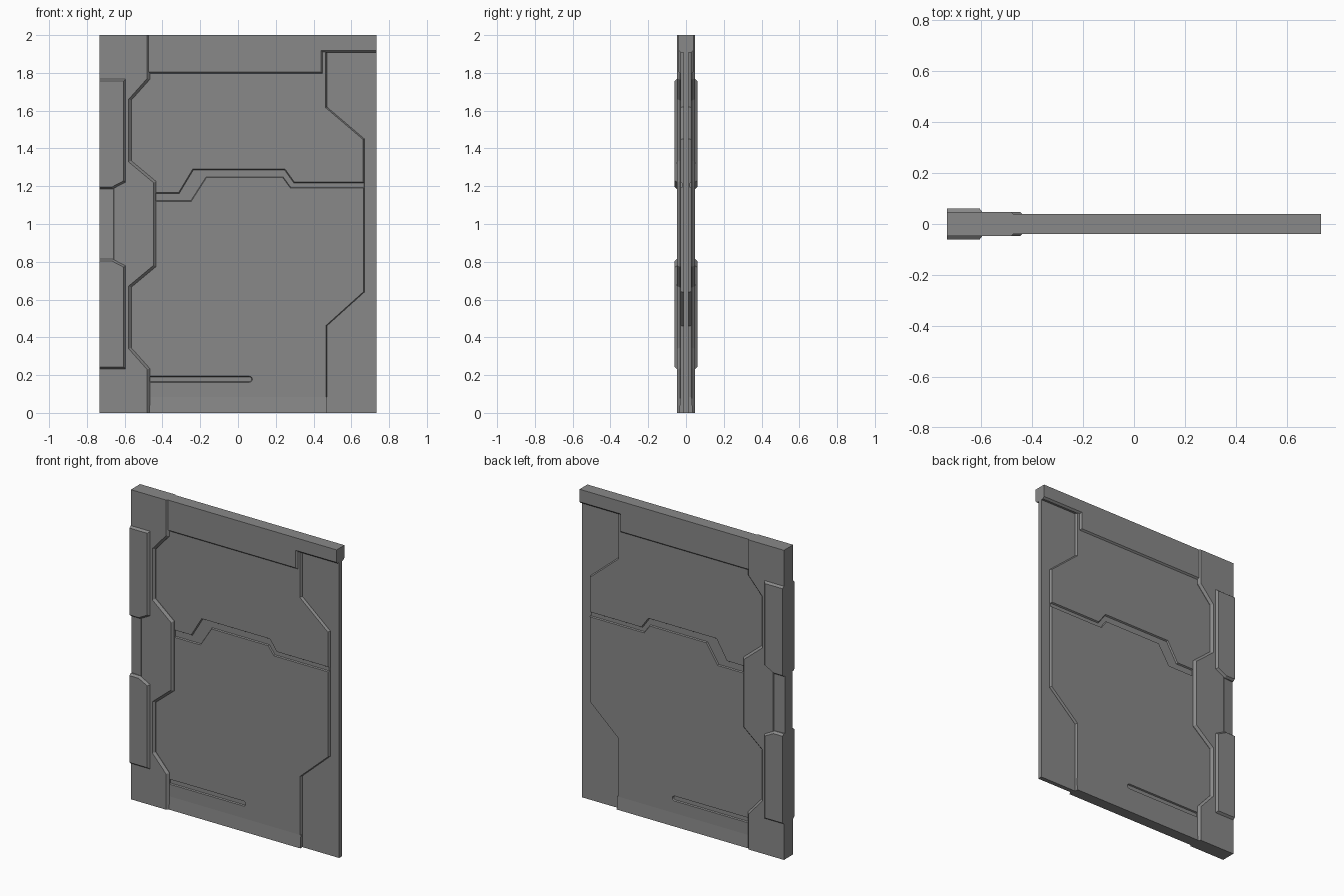
import bpy, bmesh, math
from mathutils import Vector

cube = bpy.data.objects.get("Cube")
if cube:
    bpy.data.objects.remove(cube, do_unlink=True)

HALF_W, HEIGHT = 0.733, 2.0

steel = bpy.data.materials.new("dull grey metal")
steel.use_nodes = True
GREY = (0.25, 0.25, 0.25, 1)
steel.diffuse_color = GREY
bsdf = next(n for n in steel.node_tree.nodes if n.type == 'BSDF_PRINCIPLED')
bsdf.inputs["Base Color"].default_value = GREY


def on_border(a, b):
    """True when an edge lies on the outer border of the door."""
    same = lambda i, v: abs(a[i] - v) < 1e-4 and abs(b[i] - v) < 1e-4
    return same(0, HALF_W) or same(0, -HALF_W) or same(1, 0) or same(1, HEIGHT)


def inset_outline(pts, inset):
    """Move every edge inward, except those on the door border."""
    n = len(pts)
    edges = []
    for i in range(n):
        a, b = Vector(pts[i]), Vector(pts[(i + 1) % n])
        d = (b - a).normalized()
        normal = Vector((-d.y, d.x))
        edges.append((normal, 0 if on_border(a, b) else inset))
    result = []
    for i in range(n):
        (n1, o1), (n2, o2) = edges[i - 1], edges[i]
        det = n1.x * n2.y - n1.y * n2.x
        if abs(det) < 1e-4:
            shift = n1 * o1
        else:
            shift = Vector((o1 * n2.y - o2 * n1.y, o2 * n1.x - o1 * n2.x)) / det
        result.append(Vector(pts[i]) + shift)
    return result


def finish(name, bm):
    bmesh.ops.recalc_face_normals(bm, faces=bm.faces)
    mesh = bpy.data.meshes.new(name)
    bm.to_mesh(mesh)
    bm.free()
    mesh.materials.append(steel)
    obj = bpy.data.objects.new(name, mesh)
    bpy.context.collection.objects.link(obj)
    return obj


def plate(name, pts, depth, inset=0.0, drop=0.0):
    """Two-sided plate from an x-z outline, with chamfered rims."""
    area = sum(p[0] * q[1] - q[0] * p[1] for p, q in zip(pts, pts[1:] + pts[:1]))
    if area < 0:
        pts = pts[::-1]
    rings = [(pts, depth)]
    if inset:
        rings = [(inset_outline(pts, inset), depth), (pts, depth - drop)]
    rings = [(r, -y) for r, y in rings] + [(r, y) for r, y in reversed(rings)]
    bm = bmesh.new()
    loops = [[bm.verts.new((p[0], y, p[1])) for p in r] for r, y in rings]
    n = len(pts)
    for lower, upper in zip(loops, loops[1:]):
        for i in range(n):
            j = (i + 1) % n
            bm.faces.new((lower[i], lower[j], upper[j], upper[i]))
    bm.faces.new(loops[0])
    bm.faces.new(loops[-1][::-1])
    return finish(name, bm)


def wedge(name, corners):
    """Two-sided tapered block; corners are (x, depth, z)."""
    bm = bmesh.new()
    front = [bm.verts.new((x, -y, z)) for x, y, z in corners]
    back = [bm.verts.new((x, y, z)) for x, y, z in corners]
    bm.faces.new(front)
    bm.faces.new(back[::-1])
    for i in range(4):
        j = (i + 1) % 4
        bm.faces.new((front[i], front[j], back[j], back[i]))
    return finish(name, bm)


def flip_z(pts):
    return [(x, HEIGHT - z) for x, z in reversed(pts)]


# Thin core, seen as the recessed strip along one edge
plate("core_slab", [(-0.7, 0), (HALF_W, 0), (HALF_W, 1.95), (-0.7, 1.95)], 0.014)

# Stepped right-hand outline shared by the panels and the channel floor
step_high = [(0.67, 1.45), (0.47, 1.62), (0.47, 1.93)]
step_low = [(0.67, 0.64), (0.47, 0.46), (0.47, 0)]

# Floor of the channel and slot
plate("channel_floor", [(-0.6, 0)] + step_low[::-1] + step_high + [(-0.6, 1.93)],
      0.021, 0.004, 0.006)

# Upper panel with zigzag lower edge
plate("upper_panel", [(-0.6, 1.16), (-0.31, 1.16), (-0.235, 1.285), (0.245, 1.285),
                      (0.295, 1.215), (0.67, 1.215)] + step_high + [(-0.6, 1.93)],
      0.03, 0.007, 0.012)

# Lower panel with zigzag upper edge and a round-ended slot
slot_z, slot_r, slot_x = 0.178, 0.011, 0.06
slot = [(-0.6, slot_z - slot_r)]
for k in range(7):
    t = math.pi * (k / 6 - 0.5)
    slot.append((slot_x + slot_r * math.cos(t), slot_z + slot_r * math.sin(t)))
slot.append((-0.6, slot_z + slot_r))
plate("lower_panel", [(-0.6, 1.125), (-0.25, 1.125), (-0.17, 1.25), (0.24, 1.25),
                      (0.28, 1.195), (0.67, 1.195)] + step_low + [(-0.6, 0)] + slot,
      0.03, 0.005, 0.012)

# Sill flaring slightly at the bottom
bm = bmesh.new()
ends = [[bm.verts.new((x, y, z)) for y, z in
         ((-0.036, 0), (0.036, 0), (0.03, 0.083), (-0.03, 0.083))] for x in (-0.5, 0.47)]
bm.faces.new(ends[0])
bm.faces.new(ends[1][::-1])
for i in range(4):
    j = (i + 1) % 4
    bm.faces.new((ends[0][i], ends[0][j], ends[1][j], ends[1][i]))
finish("bottom_sill", bm)

# Header along the top, shallower over the recessed strip
plate("top_header", [(-0.5, 1.795), (0.45, 1.795), (0.45, 1.908), (HALF_W, 1.908),
                     (HALF_W, HEIGHT), (-0.5, HEIGHT)], 0.04, 0.011, 0.012)

# Hinge-side frame, symmetric about mid height
frame_top = [(-0.433, 1.225), (-0.565, 1.335), (-0.565, 1.655), (-0.467, 1.765),
             (-0.467, HEIGHT), (-HALF_W, HEIGHT), (-HALF_W, 1.2), (-0.67, 1.2)]
plate("side_frame", frame_top + flip_z(frame_top), 0.047, 0.014, 0.014)

# Raised blocks on the frame
block = [(-HALF_W, 1.185), (-0.665, 1.185), (-0.595, 1.222), (-0.595, 1.768),
         (-HALF_W, 1.768)]
plate("upper_block", block, 0.061, 0.011, 0.014)
plate("lower_block", flip_z(block), 0.061, 0.011, 0.014)

# Sloped grip between the blocks
wedge("sloped_grip", [(-HALF_W, 0.038, 0.8), (-0.66, 0.046, 0.8),
                      (-0.66, 0.046, 1.2), (-HALF_W, 0.038, 1.2)])
